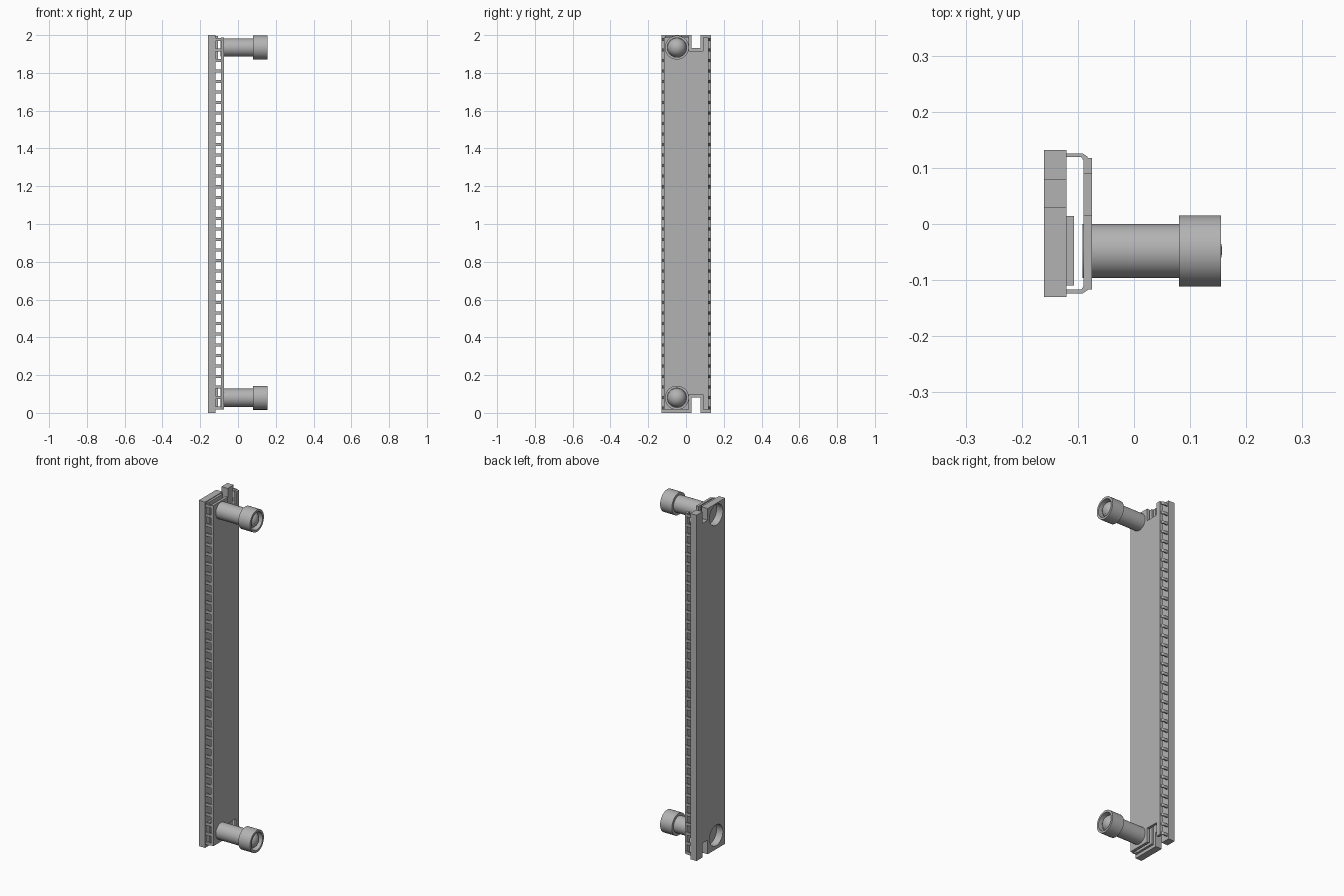
import bpy, bmesh
from math import sin, cos, pi, radians
from mathutils import Matrix, Vector

cube = bpy.data.objects.get("Cube")
if cube:
    bpy.data.objects.remove(cube, do_unlink=True)

grey = bpy.data.materials.new("metal grey")
grey.use_nodes = True
grey.diffuse_color = (0.45, 0.45, 0.45, 1)
grey.node_tree.nodes["Principled BSDF"].inputs["Base Color"].default_value = grey.diffuse_color


def add(name, mesh):
    obj = bpy.data.objects.new(name, mesh)
    bpy.context.collection.objects.link(obj)
    mesh.materials.clear()
    mesh.materials.append(grey)
    bpy.ops.object.select_all(action="DESELECT")
    obj.select_set(True)
    bpy.context.view_layer.objects.active = obj
    return obj


def smooth():
    bpy.ops.object.shade_smooth_by_angle(angle=radians(35))


def slab(name, x0, x1, outline, holes=()):
    """Sheet with a (y, z) outline and round holes, between x0 and x1."""
    curve = bpy.data.curves.new(name, "CURVE")
    curve.dimensions = "2D"
    curve.fill_mode = "BOTH"
    curve.extrude = (x1 - x0) / 2
    loops = [outline] + [[(y + r * cos(i * pi / 24), z + r * sin(i * pi / 24))
                          for i in range(48)] for y, z, r in holes]
    for loop in loops:
        spline = curve.splines.new("POLY")
        spline.points.add(len(loop) - 1)
        for point, (y, z) in zip(spline.points, loop):
            point.co = (y, z, 0, 1)
        spline.use_cyclic_u = True
    temp = bpy.data.objects.new(name, curve)
    bpy.context.collection.objects.link(temp)
    deps = bpy.context.evaluated_depsgraph_get()
    mesh = bpy.data.meshes.new_from_object(temp.evaluated_get(deps))
    bpy.data.objects.remove(temp, do_unlink=True)
    # Swing the flat outline upright: (y, z, x) -> (x, y, z)
    mesh.transform(Matrix(((0, 0, 1, (x0 + x1) / 2), (1, 0, 0, 0),
                           (0, 1, 0, 0), (0, 0, 0, 1))))
    bm = bmesh.new()
    bm.from_mesh(mesh)
    bmesh.ops.remove_doubles(bm, verts=bm.verts, dist=1e-5)
    bmesh.ops.recalc_face_normals(bm, faces=bm.faces)
    bm.to_mesh(mesh)
    bm.free()
    obj = add(name, mesh)
    smooth()
    return obj


def notched(y0, y1, z0, z1, n0, n1, low, high):
    """Rectangle with a notch from n0 to n1 in both its ends."""
    return [(y0, z0), (n0, z0), (n0, low), (n1, low), (n1, z0), (y1, z0),
            (y1, z1), (n1, z1), (n1, high), (n0, high), (n0, z1), (y0, z1)]


def turned(name, profile, y, z):
    """Lathe (x, radius) points round an axis along x."""
    bm = bmesh.new()
    verts = [bm.verts.new((x, r, 0)) for x, r in profile]
    edges = [bm.edges.new(pair) for pair in zip(verts, verts[1:])]
    bmesh.ops.spin(bm, geom=verts + edges, cent=(0, 0, 0), axis=(1, 0, 0),
                   angle=2 * pi, steps=48, use_merge=True)
    bmesh.ops.remove_doubles(bm, verts=bm.verts, dist=1e-5)
    bmesh.ops.recalc_face_normals(bm, faces=bm.faces)
    mesh = bpy.data.meshes.new(name)
    bm.to_mesh(mesh)
    bm.free()
    obj = add(name, mesh)
    obj.location = (0, y, z)
    smooth()


SCREW_Y = -0.048
SCREWS = {"upper": 1.934, "lower": 0.08}

# Thick rear plate with round access holes, and the thinner front panel
slab("rear_plate", -0.16, -0.12,
     notched(-0.13, 0.132, 0, 2, 0.03, 0.078, 0.082, 1.932),
     [(SCREW_Y, z, 0.06) for z in SCREWS.values()])
slab("front_panel", -0.09, -0.075,
     notched(-0.117, 0.118, 0.017, 1.987, 0.015, 0.09, 0.098, 1.916))

# Rows of bent tabs joining plate and panel along both long edges
bm = bmesh.new()
tab = [(-0.121, 0.118), (-0.121, 0.125), (-0.092, 0.125), (-0.083, 0.119),
       (-0.083, 0.112), (-0.09, 0.112), (-0.094, 0.118)]
face = bm.faces.new([bm.verts.new((x, y, -0.008)) for x, y in tab])
top = bmesh.ops.extrude_face_region(bm, geom=[face])["geom"]
bmesh.ops.translate(bm, vec=Vector((0, 0, 0.016)),
                    verts=[g for g in top if isinstance(g, bmesh.types.BMVert)])
bmesh.ops.recalc_face_normals(bm, faces=bm.faces)
mesh = bpy.data.meshes.new("edge_tabs")
bm.to_mesh(mesh)
bm.free()
tabs = add("edge_tabs", mesh)
tabs.location = (0, 0.001, 0.026)
row = tabs.modifiers.new("row", "ARRAY")
row.count = 36
row.use_relative_offset = False
row.use_constant_offset = True
row.constant_offset_displace = (0, 0, 1.952 / 35)
mirror = tabs.modifiers.new("both edges", "MIRROR")
mirror.use_axis = (False, True, False)

# Screws: shaft, head with a round recess, and a dome inside the recess
dome = [(0.107 + 0.05 * sin(a * pi / 24), 0.05 * cos(a * pi / 24)) for a in range(13)]
screw = [(-0.092, 0), (-0.092, 0.048), (0.08, 0.048), (0.08, 0.0635),
         (0.155, 0.0635), (0.155, 0.051), (0.107, 0.051)] + dome
for end, z in SCREWS.items():
    turned(end + "_screw", screw, SCREW_Y, z)
    # Square backing block behind each screw
    slab(end + "_block", -0.12, -0.107,
         [(SCREW_Y + a, z + b) for a, b in
          ((-0.062, -0.062), (0.062, -0.062), (0.062, 0.062), (-0.062, 0.062))])
